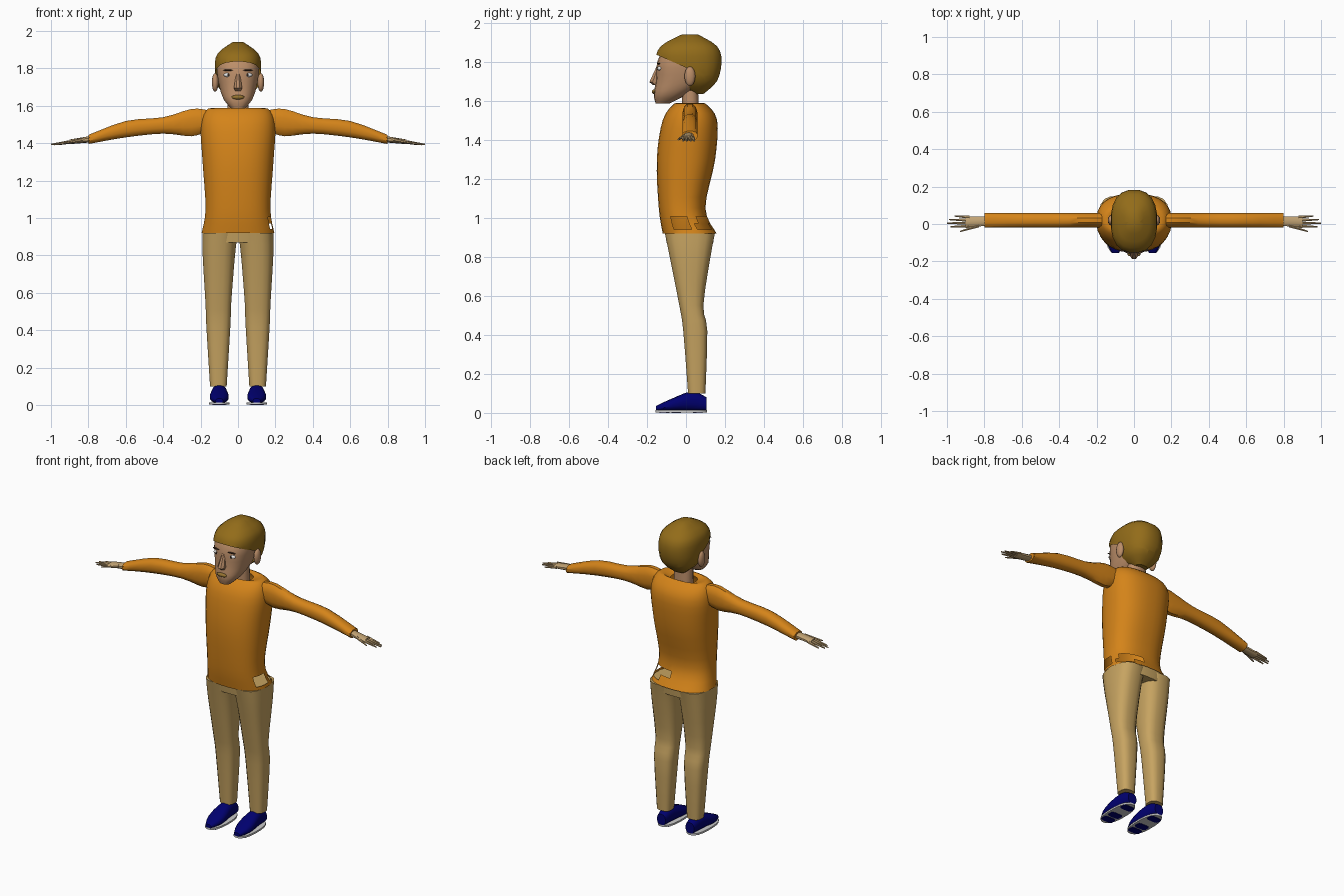
import bpy, bmesh, math
from mathutils import Vector

cube = bpy.data.objects.get("Cube")
if cube:
    bpy.data.objects.remove(cube, do_unlink=True)


def material(name, *colour):
    mat = bpy.data.materials.new(name)
    mat.use_nodes = True
    mat.diffuse_color = (*colour, 1)
    shader = next(n for n in mat.node_tree.nodes if n.type == 'BSDF_PRINCIPLED')
    shader.inputs["Base Color"].default_value = (*colour, 1)
    return mat


ORANGE = material("orange_knit", 0.66, 0.23, 0.01)
KHAKI = material("khaki_cloth", 0.57, 0.37, 0.12)
HAIR = material("brown_hair", 0.29, 0.15, 0.01)
SKIN = material("face_skin", 0.5, 0.27, 0.14)
HAND = material("hand_skin", 0.53, 0.36, 0.17)
NAVY = material("navy_shoe", 0, 0, 0.16)
SOLE = material("pale_sole", 0.6, 0.6, 0.6)
WHITE = material("eye_white", 0.8, 0.8, 0.8)
LIPS = material("olive_lips", 0.3, 0.17, 0.03)
DARK = material("dark_brown", 0.04, 0.02, 0.01)


def finish(bm, name, mat, mirror=False, crease=35):
    """Turn a bmesh into an object, smooth with sharp creases."""
    bmesh.ops.recalc_face_normals(bm, faces=bm.faces)
    mesh = bpy.data.meshes.new(name)
    bm.to_mesh(mesh)
    bm.free()
    mesh.materials.append(mat)
    for poly in mesh.polygons:
        poly.use_smooth = True
    mesh.set_sharp_from_angle(angle=math.radians(crease))
    obj = bpy.data.objects.new(name, mesh)
    bpy.context.collection.objects.link(obj)
    if mirror:
        obj.modifiers.new("Mirror", 'MIRROR')


def curved(rings, steps=3):
    """Add in-between rings along a smooth curve through the given rings."""
    keys = [Vector(ring) for ring in rings]
    keys = [keys[0]] + keys + [keys[-1]]
    result = [keys[0]]
    for before, start, end, after in zip(keys, keys[1:], keys[2:], keys[3:]):
        leave, arrive = (end - before) / 2, (after - start) / 2
        for step in range(1, steps + 1):
            t = step / steps
            blend = t * t * (3 - 2 * t)
            bend = leave * t * (1 - t) ** 2 - arrive * t * t * (1 - t)
            result.append(start.lerp(end, blend) + bend)
    return result


def rounded(value, power):
    return math.copysign(abs(value) ** (2 / power), value)


def loft(bm, rings, axis="z", sides=16, power=2.4, caps=True):
    """Skin rounded sections: each ring is (position, low, high, low, high)."""
    loops = []
    for position, low_a, high_a, low_b, high_b in rings:
        loop = []
        for i in range(sides):
            turn = math.tau * (i + 0.5) / sides
            across = rounded(math.cos(turn), power)
            along = rounded(math.sin(turn), power)
            a = (low_a + high_a + (high_a - low_a) * across) / 2
            b = (low_b + high_b + (high_b - low_b) * along) / 2
            corners = {"x": (position, a, b), "y": (a, position, b), "z": (a, b, position)}
            loop.append(bm.verts.new(corners[axis]))
        loops.append(loop)
    for lower, upper in zip(loops, loops[1:]):
        for i in range(sides):
            bm.faces.new((lower[i - 1], lower[i], upper[i], upper[i - 1]))
    if caps:
        bm.faces.new(loops[0])
        bm.faces.new(loops[-1])
    return bm


def centred(rows):
    """Rows of (height, half width, front, back) become symmetric rings."""
    return [(z, -half, half, front, back) for z, half, front, back in rows]


def blob(name, mat, centre, size, mirror=True):
    bm = bmesh.new()
    bmesh.ops.create_uvsphere(bm, u_segments=12, v_segments=8, radius=1)
    bmesh.ops.scale(bm, vec=size, verts=bm.verts)
    bmesh.ops.translate(bm, vec=centre, verts=bm.verts)
    finish(bm, name, mat, mirror, crease=60)


# Sweater body with two pocket openings on the left hip
sweater = centred([
    (0.92, 0.195, -0.12, 0.157), (1.05, 0.174, -0.14, 0.1), (1.3, 0.19, -0.15, 0.15),
    (1.5, 0.2, -0.12, 0.16), (1.585, 0.16, -0.06, 0.1), (1.57, 0.08, -0.04, 0.08)])
bm = loft(bmesh.new(), curved(sweater, steps=4), sides=32, caps=False)


def in_pocket(face):
    centre = face.calc_center_median()
    on_panel = -0.07 < centre.y < 0.01 or 0.05 < centre.y < 0.12
    return centre.x > 0 and on_panel and 0.94 < centre.z < 1.02


openings = [face for face in bm.faces if in_pocket(face)]
bmesh.ops.delete(bm, geom=openings, context='FACES')
finish(bm, "sweater_body", ORANGE)

# Sleeves, given by their lower and upper outlines
outline = [(0.17, 1.46, 1.58), (0.25, 1.435, 1.585), (0.4, 1.45, 1.54),
           (0.6, 1.43, 1.52), (0.8, 1.395, 1.445)]
sleeve = [(x, -0.02, 0.06, bottom, top) for x, bottom, top in outline]
finish(loft(bmesh.new(), curved(sleeve), "x", sides=12), "sleeves", ORANGE, mirror=True)

# Hands: palm, four fingers and thumb
bm = loft(bmesh.new(), [(0.78, -0.01, 0.04, 1.405, 1.44), (0.9, -0.02, 0.04, 1.395, 1.42)],
          "x", sides=10)


def finger(root, tip):
    """Taper from root to tip along the arm."""
    rings = []
    for (x, y, z), radius in ((root, 0.01), (tip, 0.004)):
        rings.append((x, y - radius, y + radius, z - radius, z + radius))
    loft(bm, rings, "x", sides=6, power=2)


for i, tip_x in enumerate((0.98, 1, 0.99, 0.96)):
    spread = 0.016 * i - 0.012
    finger((0.88, spread, 1.41), (tip_x, spread * 1.2, 1.393))
finger((0.83, -0.01, 1.42), (0.93, -0.04, 1.4))
finish(bm, "hands", HAND, mirror=True)

# Trousers: hip section and mirrored legs
hips = centred([(0.87, 0.185, -0.1, 0.14), (0.93, 0.188, -0.108, 0.146)])
finish(loft(bmesh.new(), hips, sides=28), "trouser_hips", KHAKI)
leg = [(0.92, 0, 0.19, -0.11, 0.15), (0.8, 0.015, 0.19, -0.085, 0.127),
       (0.55, 0.035, 0.175, -0.035, 0.09), (0.42, 0.04, 0.17, -0.015, 0.11),
       (0.1, 0.06, 0.15, 0.01, 0.1)]
finish(loft(bmesh.new(), curved(leg), power=2.8), "trouser_legs", KHAKI, mirror=True)

# Shoes with pale soles and dark treads
foot_x = 0.1
instep = [(-0.155, 0.02, 0.035), (-0.08, 0.05, 0.07), (0.03, 0.04, 0.11), (0.105, 0.03, 0.08)]
shoe = [(y, foot_x - half, foot_x + half, 0.01, top) for y, half, top in instep]
finish(loft(bmesh.new(), curved(shoe), "y", sides=14), "shoes", NAVY, mirror=True)
sole = [(z, 0.045, 0.155, -0.157, 0.108) for z in (0.003, 0.014)]
finish(loft(bmesh.new(), sole, sides=20), "shoe_soles", SOLE, mirror=True)
bm = bmesh.new()
for y in (-0.11, -0.05, 0.06):
    tread = [(z, 0.06, 0.14, y - 0.025, y + 0.025) for z in (0, 0.005)]
    loft(bm, tread, sides=12, power=4)
finish(bm, "sole_treads", NAVY, mirror=True)

# Neck, face, nose and ears
neck = centred([(1.5, 0.06, -0.02, 0.07), (1.7, 0.055, -0.02, 0.06)])
finish(loft(bmesh.new(), neck), "neck", SKIN)
face = centred([
    (1.585, 0.035, -0.155, -0.085), (1.63, 0.075, -0.165, 0), (1.7, 0.1, -0.155, 0.09),
    (1.8, 0.114, -0.147, 0.1), (1.87, 0.095, -0.11, 0.09)])
finish(loft(bmesh.new(), curved(face), sides=18), "face", SKIN)
nose = centred([(1.68, 0.016, -0.17, -0.13), (1.695, 0.024, -0.19, -0.13),
                (1.78, 0.01, -0.15, -0.12)])
finish(loft(bmesh.new(), nose, sides=8, power=2), "nose", SKIN)
blob("ears", SKIN, (0.122, 0.02, 1.725), (0.018, 0.028, 0.05))

# Eyes, brows and mouth
blob("eyes", WHITE, (0.05, -0.134, 1.765), (0.027, 0.013, 0.012))
blob("irises", DARK, (0.05, -0.145, 1.765), (0.006, 0.004, 0.007))
blob("eyebrows", DARK, (0.05, -0.14, 1.79), (0.03, 0.008, 0.004))
blob("lips", LIPS, (0, -0.163, 1.646), (0.035, 0.012, 0.012), mirror=False)

# Hair cap, cut away in front of the ears and below the fringe
hair = centred([
    (1.635, 0.04, 0.03, 0.09), (1.7, 0.107, -0.08, 0.16), (1.8, 0.125, -0.152, 0.184),
    (1.88, 0.11, -0.13, 0.16), (1.94, 0.03, -0.02, 0.06)])
bm = loft(bmesh.new(), curved(hair), sides=20)
fringe = Vector((0, -0.15, 1.835))
temple = Vector((0, 0.01, 1.765))
backward = Vector((0, 1, 0))
upward = Vector((0, fringe.z - temple.z, temple.y - fringe.y))
for point, normal in ((temple, backward), (fringe, upward)):
    bmesh.ops.bisect_plane(bm, geom=bm.verts[:] + bm.edges[:] + bm.faces[:],
                           plane_co=point, plane_no=normal)


def over_face(part):
    centre = part.calc_center_median()
    return (centre - temple).dot(backward) < 0 and (centre - fringe).dot(upward) < 0


bmesh.ops.delete(bm, geom=[f for f in bm.faces if over_face(f)], context='FACES')
finish(bm, "hair", HAIR)
